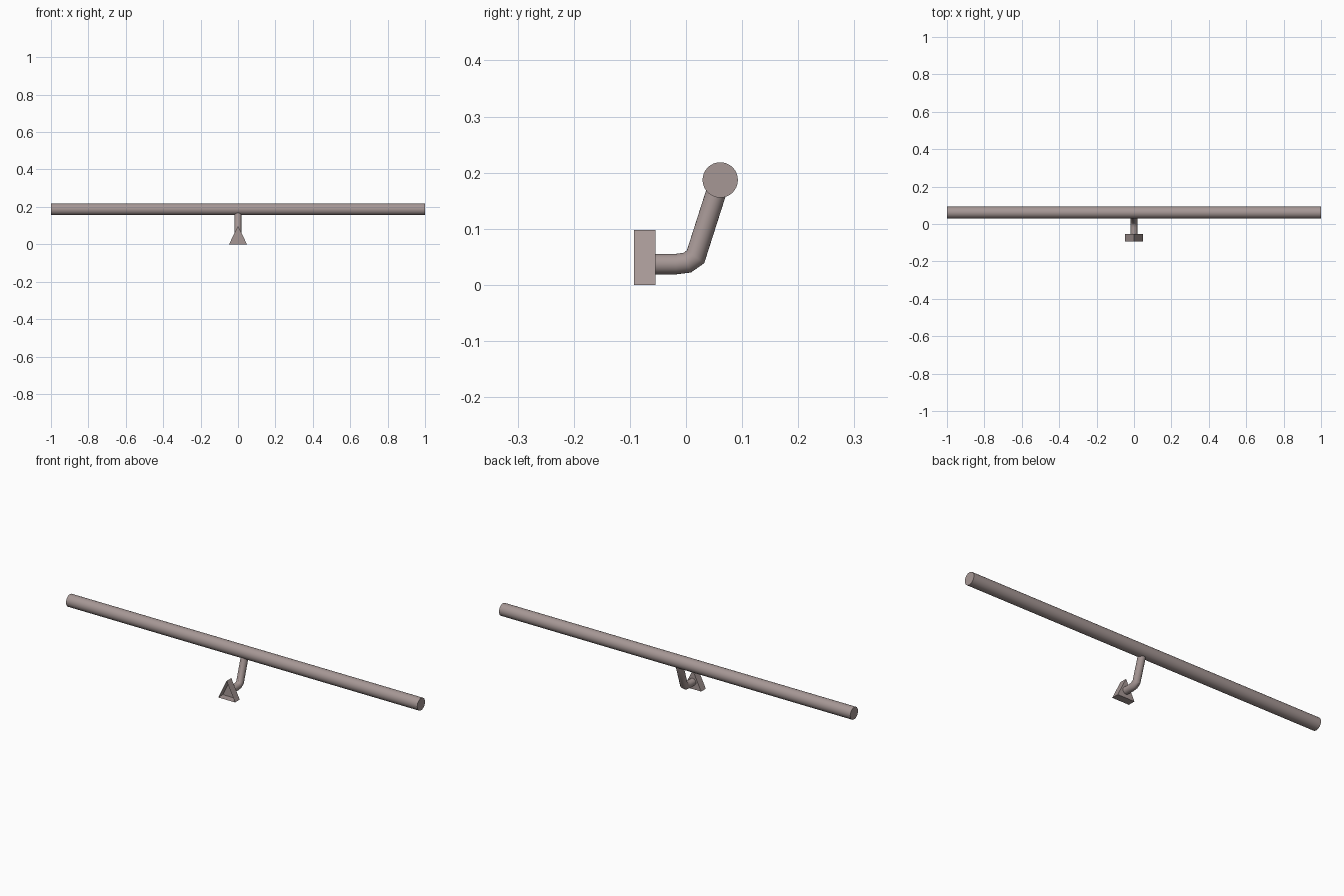
import bpy, bmesh, math
from mathutils import Vector

if "Cube" in bpy.data.objects:
    bpy.data.objects.remove(bpy.data.objects["Cube"])

# warm grey-brown metal
metal = bpy.data.materials.new("warm_grey_metal")
metal.diffuse_color = (0.38, 0.31, 0.30, 1)
metal.use_nodes = True
metal.node_tree.nodes["Principled BSDF"].inputs["Base Color"].default_value = metal.diffuse_color


def make_object(name, bm, smooth=True):
    mesh = bpy.data.meshes.new(name)
    bm.to_mesh(mesh)
    bm.free()
    mesh.materials.append(metal)
    ob = bpy.data.objects.new(name, mesh)
    bpy.context.collection.objects.link(ob)
    if smooth:
        bpy.ops.object.select_all(action='DESELECT')
        ob.select_set(True)
        bpy.context.view_layer.objects.active = ob
        bpy.ops.object.shade_smooth_by_angle(angle=math.radians(35))
    return ob


def tube(name, path, radius, sides):
    """Sweep a circle along a path in the YZ plane, with mitred joints."""
    bm = bmesh.new()
    pts = [Vector((0, y, z)) for y, z in path]
    side = Vector((1, 0, 0))
    rings = []
    for i, p in enumerate(pts):
        a = (p - pts[max(i - 1, 0)]).normalized()
        b = (pts[min(i + 1, len(pts) - 1)] - p).normalized()
        t = (a + b).normalized()
        stretch = 1 / max(t.dot(a), t.dot(b))
        up = side.cross(t) * stretch
        rings.append([bm.verts.new(p + radius * (side * math.cos(k * math.tau / sides)
                      + up * math.sin(k * math.tau / sides))) for k in range(sides)])
    for r, s in zip(rings, rings[1:]):
        for k in range(sides):
            n = (k + 1) % sides
            bm.faces.new((r[k], r[n], s[n], s[k]))
    bm.faces.new(rings[0])
    bm.faces.new(rings[-1])
    bmesh.ops.recalc_face_normals(bm, faces=bm.faces)
    return make_object(name, bm)


# long round handrail
bpy.ops.mesh.primitive_cylinder_add(vertices=32, radius=0.0315, depth=2,
                                    location=(0, 0.061, 0.187),
                                    rotation=(0, math.pi / 2, 0))
rail = bpy.context.object
rail.name = "handrail"
rail.data.materials.append(metal)
bpy.ops.object.shade_smooth_by_angle(angle=math.radians(35))

# bent support arm
tube("support_arm", [(-0.055, 0.037), (-0.018, 0.037), (0.002, 0.0395),
                     (0.017, 0.050), (0.057, 0.175)], 0.0182, 24)

# triangular wall plate: a hollow shell, open on the wall side
bm = bmesh.new()
outline = ((-0.048, 0), (0.048, 0), (0, 0.098))
front = [bm.verts.new((x, -0.0925, z)) for x, z in outline]
back = [bm.verts.new((x, -0.0545, z)) for x, z in outline]
for k in range(3):
    n = (k + 1) % 3
    bm.faces.new((front[k], front[n], back[n], back[k]))
bm.faces.new(back[::-1])
make_object("wall_plate", bm, smooth=False)
